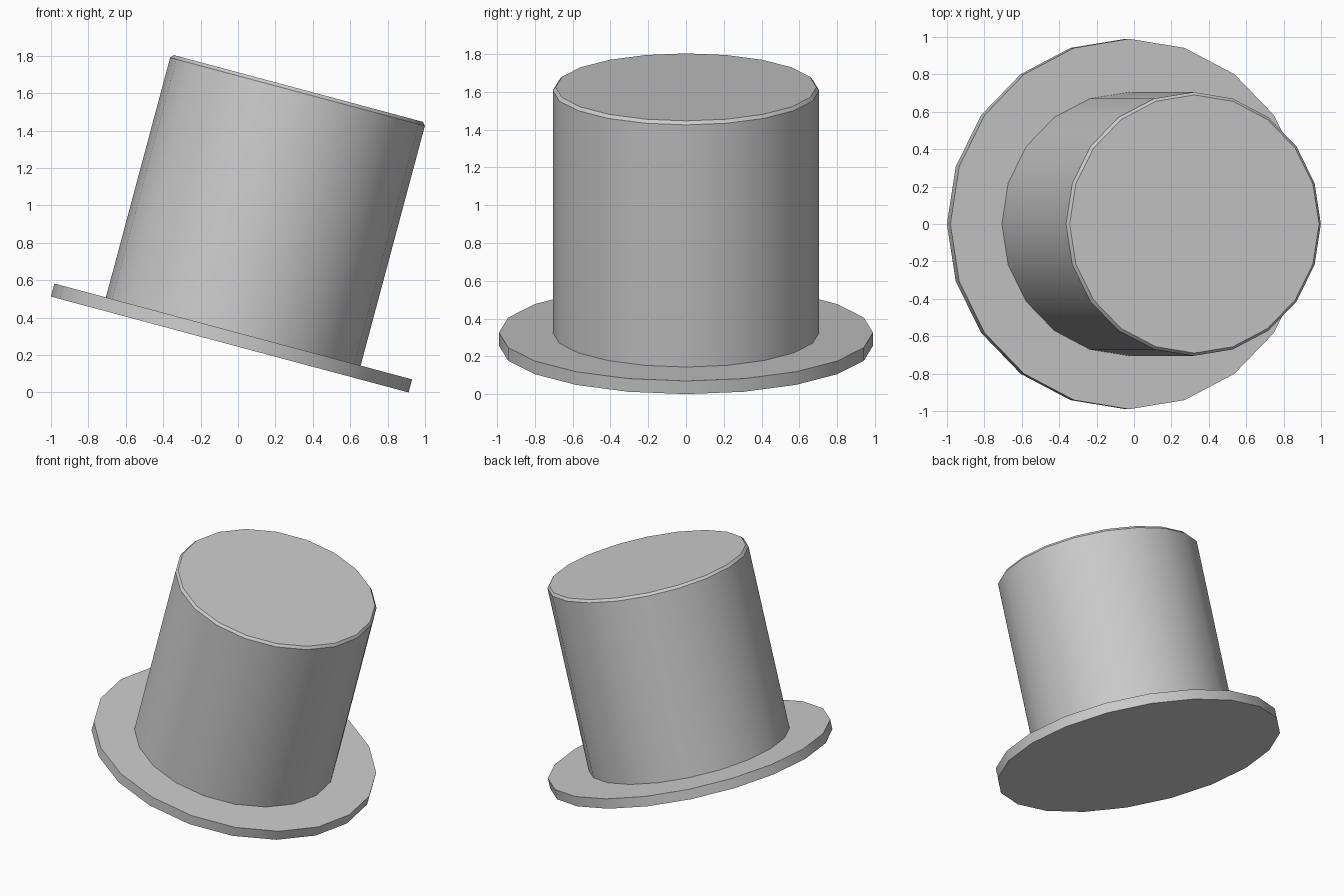
import bpy, bmesh, math
from mathutils import Matrix

if "Cube" in bpy.data.objects:
    bpy.data.objects.remove(bpy.data.objects["Cube"])

SIDES = 20
TILT = math.radians(15)

# Half outline of the hat: (radius, height along its axis)
profile = [
    (0.99, 0.0), (0.99, 0.072),     # brim edge
    (0.705, 0.072), (0.705, 1.399),  # crown wall
    (0.69, 1.417),                  # bevelled crown rim
]

bm = bmesh.new()
rings = []
for r, z in profile:
    rings.append([bm.verts.new((r * math.cos(math.tau * i / SIDES),
                                r * math.sin(math.tau * i / SIDES), z))
                  for i in range(SIDES)])

# Walls between neighbouring rings
for low, high in zip(rings, rings[1:]):
    for i in range(SIDES):
        j = (i + 1) % SIDES
        bm.faces.new((low[i], low[j], high[j], high[i]))

# Flat underside and flat crown top
bm.faces.new(rings[0][::-1])
bm.faces.new(rings[-1])

# Tilt the hat so it rests on one side of its brim
bm.transform(Matrix.Translation((-0.044, 0, 0.99 * math.sin(TILT)))
             @ Matrix.Rotation(TILT, 4, 'Y'))

mesh = bpy.data.meshes.new("top_hat")
bm.to_mesh(mesh)
bm.free()
hat = bpy.data.objects.new("top_hat", mesh)
bpy.context.collection.objects.link(hat)

# Smooth round walls, sharp rims
bpy.context.view_layer.objects.active = hat
hat.select_set(True)
bpy.ops.object.shade_smooth_by_angle(angle=math.radians(30))
